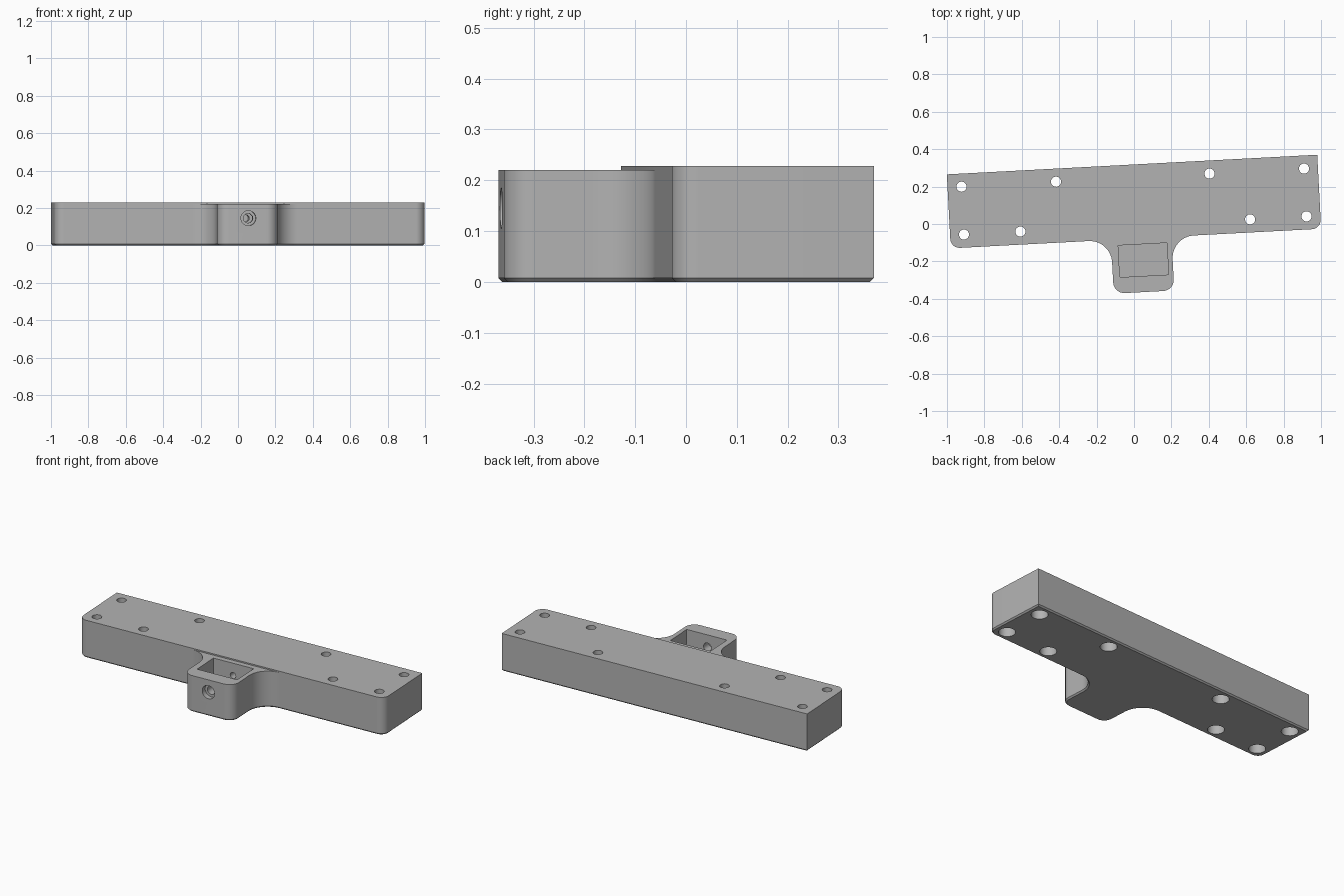
import bpy, bmesh, math
from mathutils import Vector, Matrix

if "Cube" in bpy.data.objects:
    bpy.data.objects.remove(bpy.data.objects["Cube"], do_unlink=True)

HEIGHT, TAB_TOP, CHAMFER = 0.228, 0.22, 0.008
HALF_L, HALF_W = 0.9915, 0.198
TAB_L, TAB_R, TAB_FRONT = -0.134, 0.19, -0.486

grey = bpy.data.materials.new("plain grey")
grey.use_nodes = True
grey.diffuse_color = (0.45, 0.45, 0.45, 1)
grey.node_tree.nodes["Principled BSDF"].inputs["Base Color"].default_value = grey.diffuse_color


def rounded(corners, steps=14):
    """Outline with each corner (x, y, radius) replaced by a tangent arc."""
    out = []
    for i, (x, y, r) in enumerate(corners):
        p = Vector((x, y))
        if r == 0:
            out.append(p)
            continue
        a = (Vector(corners[i - 1][:2]) - p).normalized()
        b = (Vector(corners[(i + 1) % len(corners)][:2]) - p).normalized()
        centre = p + (a + b) * r
        for k in range(steps + 1):
            t = k / steps * math.pi / 2
            out.append(centre - b * r * math.cos(t) - a * r * math.sin(t))
    return out


def make_object(name, bm):
    bmesh.ops.recalc_face_normals(bm, faces=bm.faces)
    mesh = bpy.data.meshes.new(name)
    bm.to_mesh(mesh)
    bm.free()
    mesh.materials.append(grey)
    obj = bpy.data.objects.new(name, mesh)
    bpy.context.collection.objects.link(obj)
    return obj


def prism(name, outline, z0, z1, chamfer=0):
    bm = bmesh.new()
    base = bm.faces.new([bm.verts.new((p[0], p[1], z0)) for p in outline])
    top = bmesh.ops.extrude_face_region(bm, geom=[base], use_keep_orig=True)
    verts = [g for g in top["geom"] if isinstance(g, bmesh.types.BMVert)]
    bmesh.ops.translate(bm, verts=verts, vec=(0, 0, z1 - z0))
    if chamfer:
        bmesh.ops.bevel(bm, geom=list(base.edges), offset=chamfer, segments=1, affect='EDGES')
    return make_object(name, bm)


def box(name, x0, x1, y0, y1, z0, z1):
    return prism(name, [(x0, y0), (x1, y0), (x1, y1), (x0, y1)], z0, z1)


def stepped_pin(name, profile, matrix, sides=32):
    """Turned solid along local z from (radius, z) pairs."""
    bm = bmesh.new()
    rings = [[bm.verts.new((r * math.cos(2 * math.pi * k / sides),
                            r * math.sin(2 * math.pi * k / sides), z))
              for k in range(sides)] for r, z in profile]
    for low, high in zip(rings, rings[1:]):
        for k in range(sides):
            n = (k + 1) % sides
            bm.faces.new((low[k], low[n], high[n], high[k]))
    bm.faces.new(rings[0])
    bm.faces.new(rings[-1])
    bm.transform(matrix)
    return make_object(name, bm)


# Bar and clamp tab in one outline, bottom rim chamfered
body = prism("mounting_bar", rounded([
    (-HALF_L, HALF_W, 0), (-HALF_L, -HALF_W, 0.05),
    (TAB_L, -HALF_W, 0.12), (TAB_L, TAB_FRONT, 0.06),
    (TAB_R, TAB_FRONT, 0.06), (TAB_R, -HALF_W, 0.12),
    (HALF_L, -HALF_W, 0.05), (HALF_L, HALF_W, 0)]), 0, HEIGHT, CHAMFER)

# Step down on the tab, and its nut pocket
cutters = [
    box("tab_step_cutter", -0.4, 0.45, -0.6, -HALF_W, TAB_TOP, 0.3),
    box("pocket_cutter", -0.097, 0.164, -0.40, -0.23, 0.06, 0.3),
]

# Screw holes with wide bores underneath
hole_spots = [(s * x, y) for x, y in ((0.917, 0.128), (0.411, 0.128),
                                      (0.917, -0.128), (0.615, -0.128)) for s in (-1, 1)]
for x, y in hole_spots:
    cutters.append(stepped_pin("hole_cutter", [(0.046, -0.05), (0.046, 0.12),
                                               (0.027, 0.12), (0.027, 0.3)],
                               Matrix.Translation((x, y, 0))))

# Stepped clamp screw hole through the tab front
cutters.append(stepped_pin("clamp_screw_cutter",
                           [(0.04, -0.05), (0.04, 0.03), (0.025, 0.03), (0.025, 0.15),
                            (0.018, 0.15), (0.018, 0.36)],
                           Matrix.Translation((0.03, TAB_FRONT, 0.145))
                           @ Matrix.Rotation(-math.pi / 2, 4, 'X')))

bpy.context.view_layer.objects.active = body
body.select_set(True)
for cutter in cutters:
    cutter.hide_render = True
    mod = body.modifiers.new("cut", 'BOOLEAN')
    mod.operation, mod.solver, mod.object = 'DIFFERENCE', 'EXACT', cutter
    bpy.ops.object.modifier_apply(modifier=mod.name)
    bpy.data.objects.remove(cutter, do_unlink=True)

# Slight turn in plan
body.rotation_euler.z = math.radians(3.03)
body.location = (0, 0.12, 0)
bpy.ops.object.shade_smooth_by_angle(angle=math.radians(30))
